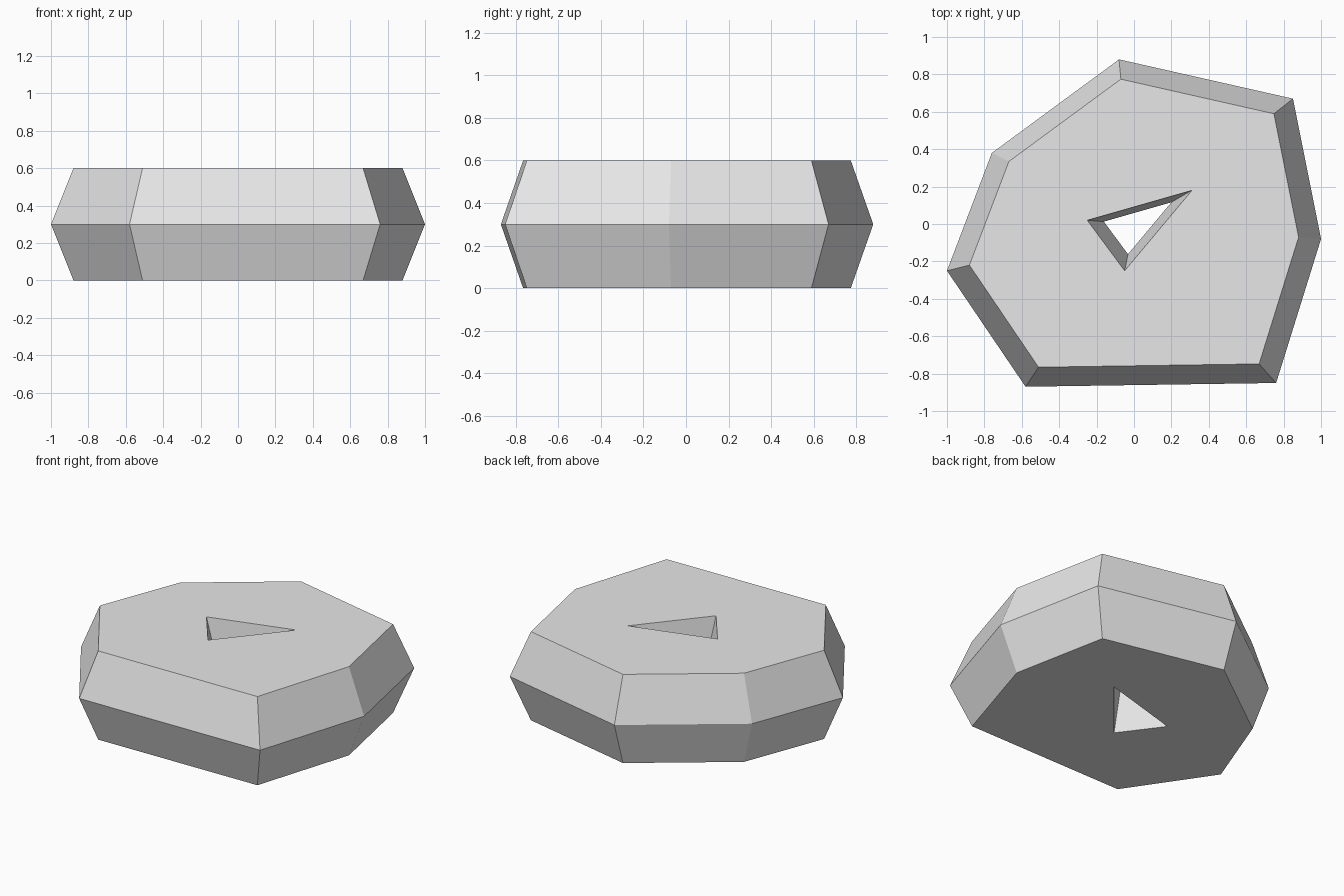
import bpy
import bmesh

cube = bpy.data.objects.get("Cube")
if cube:
    bpy.data.objects.remove(cube, do_unlink=True)

HEIGHT = 0.6
OUTLINE = [(-0.08, 0.88), (0.85, 0.67), (1.0, -0.08), (0.76, -0.85),
           (-0.58, -0.87), (-1.0, -0.25), (-0.76, 0.38)]
HOLE = [(-0.25, 0.02), (0.31, 0.18), (-0.05, -0.25)]

grey = bpy.data.materials.new("light grey")
grey.use_nodes = True
grey.diffuse_color = (0.8, 0.8, 0.8, 1)
grey.node_tree.nodes["Principled BSDF"].inputs["Base Color"].default_value = (0.8, 0.8, 0.8, 1)


def wall(bm, points, end_scale, mid_scale):
    """Build a three-ring wall and return its bottom and top edge loops."""
    rings = []
    for z, s in ((0, end_scale), (HEIGHT / 2, mid_scale), (HEIGHT, end_scale)):
        rings.append([bm.verts.new((x * s, y * s, z)) for x, y in points])
    n = len(points)
    for low, high in zip(rings, rings[1:]):
        for i in range(n):
            j = (i + 1) % n
            bm.faces.new((low[i], low[j], high[j], high[i]))
    return [[bm.edges.get((r[i], r[(i + 1) % n])) for i in range(n)]
            for r in (rings[0], rings[2])]


# Faceted stone: bulging outer wall, hole that narrows at mid height
bm = bmesh.new()
outer = wall(bm, OUTLINE, 0.88, 1.0)
inner = wall(bm, HOLE, 1.0, 0.645)

# Flat bottom and top between the outline and the hole
for rim, hole in zip(outer, inner):
    bmesh.ops.triangle_fill(bm, edges=rim + hole, use_beauty=True)
bmesh.ops.recalc_face_normals(bm, faces=bm.faces)

mesh = bpy.data.meshes.new("pierced_stone")
bm.to_mesh(mesh)
bm.free()
mesh.materials.append(grey)
stone = bpy.data.objects.new("pierced_stone", mesh)
bpy.context.collection.objects.link(stone)
